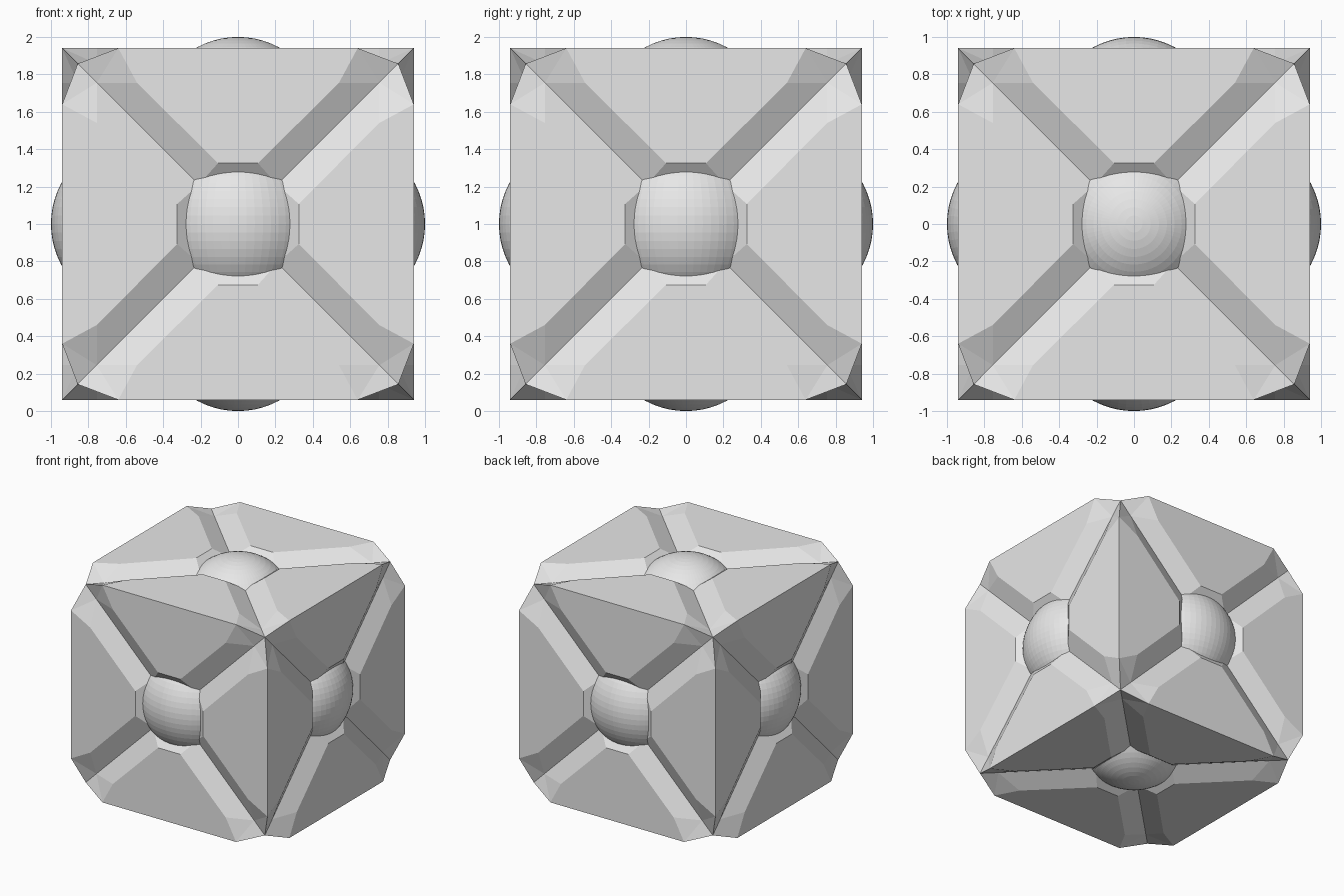
import bpy, bmesh
from math import pi
from mathutils import Matrix, Vector

old = bpy.data.objects.get("Cube")
if old:
    bpy.data.objects.remove(old, do_unlink=True)

grey = bpy.data.materials.new("light_grey")
grey.use_nodes = True
grey.diffuse_color = (0.8, 0.8, 0.8, 1)
grey.node_tree.nodes["Principled BSDF"].inputs["Base Color"].default_value = (0.8, 0.8, 0.8, 1)

HALF, FLOOR = 0.94, 0.857   # outer face and groove floor distances
CENTRE = Vector((0, 0, 1))


def add_object(name, bm):
    mesh = bpy.data.meshes.new(name)
    bm.to_mesh(mesh)
    bm.free()
    mesh.materials.append(grey)
    ob = bpy.data.objects.new(name, mesh)
    bpy.context.collection.objects.link(ob)
    return ob


# Points of one quarter of a face: x, y, height
SECTOR = {
    "edge": (0.64, HALF, HALF),
    "shoulder": (0.54, 0.755, HALF),
    "rim": (0.107, 0.325, HALF),
    "pit": (0.21, 0.21, FLOOR),
    "valley": (0.755, 0.755, FLOOR),
    "corner": (FLOOR, FLOOR, FLOOR),
}

# Rotations that carry the top face onto each side of the block
sides = {
    "top": Matrix.Identity(3),
    "bottom": Matrix.Rotation(pi, 3, 'X'),
    "front": Matrix.Rotation(pi / 2, 3, 'X'),
    "back": Matrix.Rotation(-pi / 2, 3, 'X'),
    "left": Matrix.Rotation(pi / 2, 3, 'Y'),
    "right": Matrix.Rotation(-pi / 2, 3, 'Y'),
}


def add_sector(bm, turn):
    def face(*keys):
        verts = []
        for name, side in keys:
            x, y, z = SECTOR[name]
            verts.append(bm.verts.new(turn @ Vector((x * side, y, z)) + CENTRE))
        bm.faces.new(verts)

    # Flat panel and sloping pit wall
    face(("edge", 1), ("edge", -1), ("shoulder", -1), ("rim", -1), ("rim", 1), ("shoulder", 1))
    face(("rim", 1), ("rim", -1), ("pit", -1), ("pit", 1))
    # Diagonal groove walls with flared corner ends
    for s in (1, -1):
        for names in (("shoulder", "rim", "pit", "valley"),
                      ("edge", "shoulder", "valley"),
                      ("edge", "valley", "corner")):
            face(*[(n, s) for n in names[::s]])


# Grooved block
bm = bmesh.new()
for side in sides.values():
    for quarter in range(4):
        add_sector(bm, side @ Matrix.Rotation(quarter * pi / 2, 3, 'Z'))
    # Pit floor under the dome
    r = SECTOR["pit"][0]
    bm.faces.new([bm.verts.new(side @ Vector((x * r, y * r, FLOOR)) + CENTRE)
                  for x, y in ((1, 1), (-1, 1), (-1, -1), (1, -1))])
bmesh.ops.remove_doubles(bm, verts=bm.verts, dist=0.001)
bmesh.ops.recalc_face_normals(bm, faces=bm.faces)
add_object("grooved_block", bm)

# Ball set in the pit of every side
RADIUS = 0.46
for name, side in sides.items():
    bm = bmesh.new()
    bmesh.ops.create_uvsphere(bm, u_segments=64, v_segments=32, radius=RADIUS)
    add_object(name + "_ball", bm).location = side @ Vector((0, 0, 1 - RADIUS)) + CENTRE
